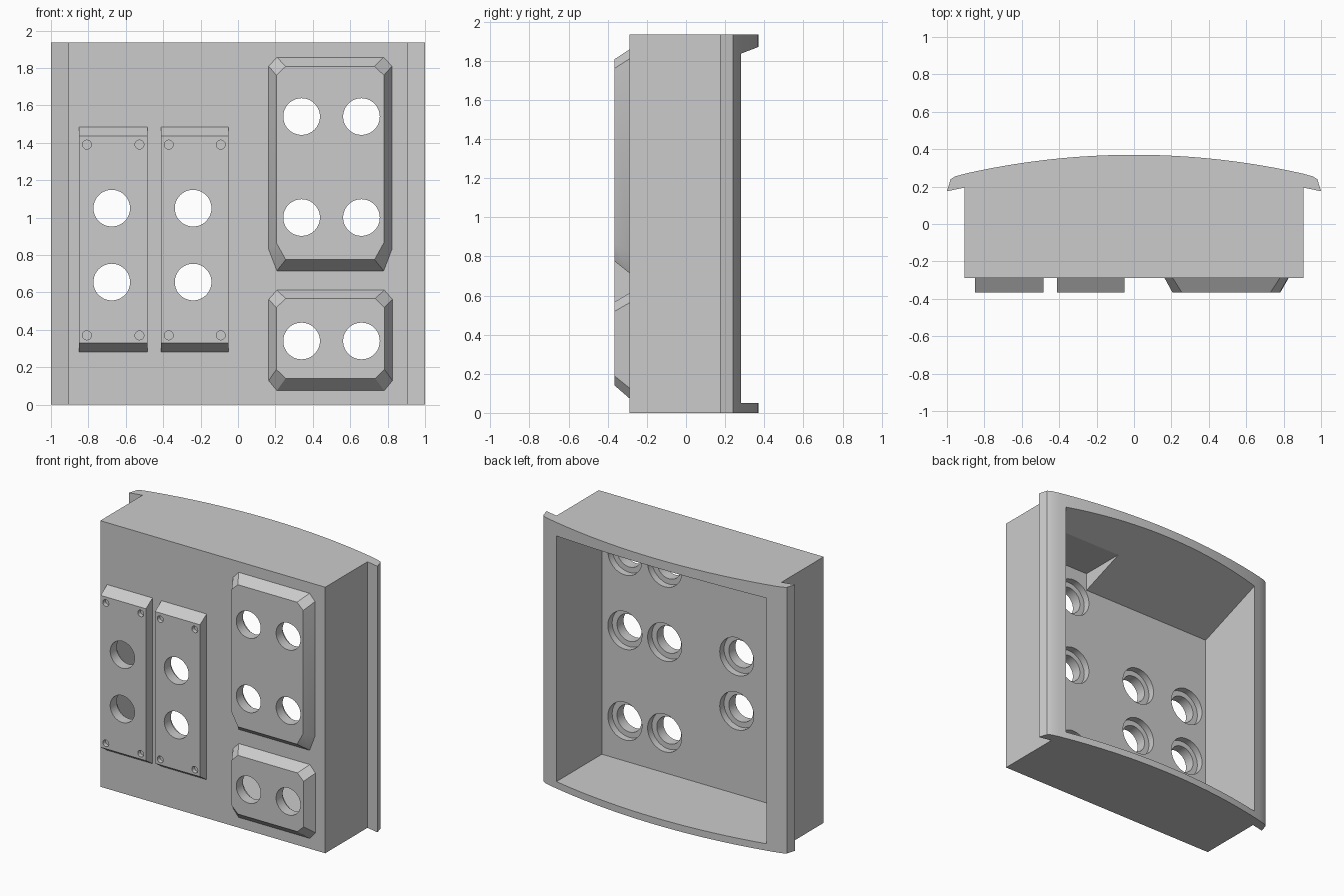
import bpy
import bmesh
import math
from mathutils import Matrix

if "Cube" in bpy.data.objects:
    bpy.data.objects.remove(bpy.data.objects["Cube"], do_unlink=True)

grey = bpy.data.materials.new("plain grey")
grey.use_nodes = True
GREY = (0.6, 0.6, 0.6, 1)
grey.diffuse_color = GREY
grey.node_tree.nodes["Principled BSDF"].inputs["Base Color"].default_value = GREY

FRONT, FACE, INNER = -0.365, -0.29, -0.24
HEIGHT = 1.935


def finish(name, bm):
    bmesh.ops.recalc_face_normals(bm, faces=bm.faces)
    mesh = bpy.data.meshes.new(name)
    bm.to_mesh(mesh)
    bm.free()
    obj = bpy.data.objects.new(name, mesh)
    obj.data.materials.append(grey)
    bpy.context.collection.objects.link(obj)
    return obj


def loft(name, ring_a, ring_b):
    """Closed solid between two matching rings of points."""
    bm = bmesh.new()
    a = [bm.verts.new(p) for p in ring_a]
    b = [bm.verts.new(p) for p in ring_b]
    bm.faces.new(a)
    bm.faces.new(b[::-1])
    n = len(a)
    for i in range(n):
        j = (i + 1) % n
        bm.faces.new((a[i], b[i], b[j], a[j]))
    return finish(name, bm)


def drills(name, centres, radius, y0, y1, sides=48):
    """Cylinders along y at each (x, z) centre."""
    bm = bmesh.new()
    for x, z in centres:
        place = Matrix.Translation((x, (y0 + y1) / 2, z)) @ Matrix.Rotation(math.pi / 2, 4, 'X')
        bmesh.ops.create_cone(bm, cap_ends=True, segments=sides, radius1=radius,
                              radius2=radius, depth=y1 - y0, matrix=place)
    return finish(name, bm)


def cut(obj, cutter):
    """Subtract the cutter from the object, then discard the cutter."""
    cutter.hide_render = True
    mod = obj.modifiers.new("cut", 'BOOLEAN')
    mod.operation = 'DIFFERENCE'
    mod.solver = 'EXACT'
    mod.object = cutter
    bpy.context.view_layer.objects.active = obj
    bpy.ops.object.modifier_apply(modifier=mod.name)
    bpy.data.objects.remove(cutter, do_unlink=True)


def smooth(obj):
    bpy.ops.object.select_all(action='DESELECT')
    obj.select_set(True)
    bpy.context.view_layer.objects.active = obj
    bpy.ops.object.shade_smooth_by_angle(angle=math.radians(25))


# Housing: plan outline with bowed back and side lips
R = 4.1
half = [(0.905, FACE), (0.905, 0.195), (1.0, 0.175), (0.98, 0.24), (0.955, 0.255)]
arc = []
for i in range(25):
    x = 0.9 - 1.8 * i / 24
    arc.append((x, 0.37 - R + math.sqrt(R * R - x * x)))
outline = half + arc + [(-x, y) for x, y in reversed(half)]
housing = loft("housing", [(x, y, 0) for x, y in outline],
               [(x, y, HEIGHT) for x, y in outline])

# Cavity with a sloping ceiling, open at the back
section = [(INNER, 0.05), (0.5, 0.05), (0.5, 1.92), (INNER, 1.637)]
cut(housing, loft("cavity_cutter", [(-0.845, y, z) for y, z in section],
                  [(0.845, y, z) for y, z in section]))

# Ceiling recess behind the upper right panel
pocket = [(INNER, 1.3), (0.1, 1.3), (0.1, 1.768), (INNER, 1.768)]
cut(housing, loft("pocket_cutter", [(0.225, y, z) for y, z in pocket],
                  [(0.8449, y, z) for y, z in pocket]))

# Wide holes in the housing wall
strip_rows = (1.05, 0.655)
panel_columns = (0.34, 0.66)
upper_holes = [(x, z) for x in panel_columns for z in (1.54, 1.0)]
lower_holes = [(x, 0.34) for x in panel_columns]
strip_holes = [(x, z) for x in (-0.675, -0.24) for z in strip_rows]
cut(housing, drills("wall_drill", upper_holes + lower_holes + strip_holes, 0.137, -0.4, -0.1))
smooth(housing)

# Two narrow strips with slanted ends, port holes and screw recesses
for name, left, right, mid in (("outer_strip", -0.85, -0.485, -0.675),
                               ("inner_strip", -0.412, -0.05, -0.24)):
    side = [(FACE, 0.28), (FRONT, 0.33), (FRONT, 1.435), (FACE, 1.485)]
    strip = loft(name, [(left, y, z) for y, z in side], [(right, y, z) for y, z in side])
    cut(strip, drills("port_drill", [(mid, z) for z in strip_rows], 0.098, -0.5, -0.2))
    screws = [(x, z) for x in (left + 0.042, right - 0.042) for z in (0.37, 1.39)]
    cut(strip, drills("screw_drill", screws, 0.024, FRONT - 0.05, FRONT + 0.03, 20))
    smooth(strip)


def octagon(y, x0, x1, z0, z1, cx, top, bottom):
    """Rectangle with clipped corners at depth y."""
    return [(x0 + cx, y, z0), (x1 - cx, y, z0), (x1, y, z0 + bottom), (x1, y, z1 - top),
            (x1 - cx, y, z1), (x0 + cx, y, z1), (x0, y, z1 - top), (x0, y, z0 + bottom)]


# Two raised bevelled panels
upper = loft("upper_panel", octagon(FACE, 0.164, 0.823, 0.715, 1.857, 0.044, 0.048, 0.115),
             octagon(FRONT, 0.205, 0.78, 0.775, 1.808, 0.05, 0.047, 0.09))
lower = loft("lower_panel", octagon(FACE, 0.164, 0.826, 0.075, 0.612, 0.044, 0.05, 0.053),
             octagon(FRONT, 0.205, 0.783, 0.14, 0.567, 0.05, 0.048, 0.048))
for panel, holes in ((upper, upper_holes), (lower, lower_holes)):
    cut(panel, drills("port_drill", holes, 0.098, -0.5, -0.2))
    smooth(panel)
